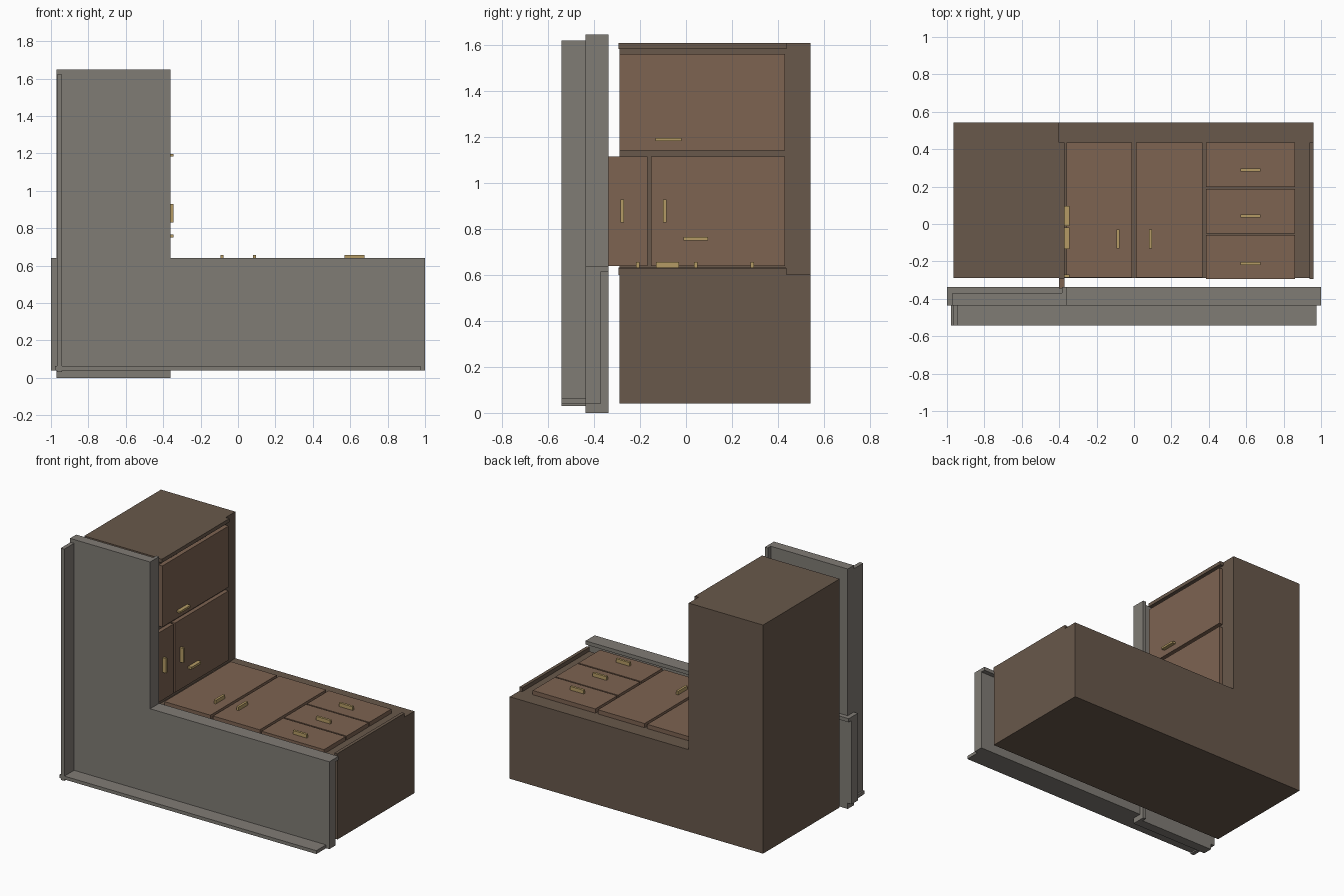
import bpy, bmesh

if "Cube" in bpy.data.objects:
    bpy.data.objects.remove(bpy.data.objects["Cube"])


def material(name, rgb):
    m = bpy.data.materials.new(name)
    m.diffuse_color = (*rgb, 1)
    m.use_nodes = True
    m.node_tree.nodes["Principled BSDF"].inputs["Base Color"].default_value = m.diffuse_color
    return m


BODY = material("dark_wood", (0.14, 0.098, 0.07))
DOOR = material("door_wood", (0.205, 0.125, 0.083))
STONE = material("grey_stone", (0.216, 0.2, 0.178))
BRASS = material("brass", (0.46, 0.33, 0.13))


def prism(name, outline, y0, y1, mat):
    """Extrude an xz outline from y0 to y1."""
    bm = bmesh.new()
    face = bm.faces.new([bm.verts.new((x, y0, z)) for x, z in outline])
    ext = bmesh.ops.extrude_face_region(bm, geom=[face])
    verts = [v for v in ext["geom"] if isinstance(v, bmesh.types.BMVert)]
    bmesh.ops.translate(bm, verts=verts, vec=(0, y1 - y0, 0))
    bmesh.ops.recalc_face_normals(bm, faces=bm.faces)
    me = bpy.data.meshes.new(name)
    bm.to_mesh(me)
    bm.free()
    me.materials.append(mat)
    ob = bpy.data.objects.new(name, me)
    bpy.context.collection.objects.link(ob)
    return ob


def box(name, x, y, z, mat):
    """Axis-aligned box from (min, max) pairs."""
    outline = [(x[0], z[0]), (x[1], z[0]), (x[1], z[1]), (x[0], z[1])]
    return prism(name, outline, y[0], y[1], mat)


# L-shaped cabinet carcass
prism("cabinet_body", [(-0.965, 0.04), (0.96, 0.04), (0.96, 0.603), (-0.40, 0.603),
                       (-0.40, 1.61), (-0.965, 1.61)], -0.29, 0.542, BODY)
# End panels standing proud of both cabinet faces
box("end_panel_long", (0.938, 0.96), (-0.295, 0.437), (0.60, 0.63), BODY)
box("end_panel_short", (-0.402, -0.372), (-0.295, 0.437), (1.585, 1.61), BODY)

# Countertop plate, cross-shaped where the two runs overlap
prism("countertop", [(-0.97, 0), (-0.362, 0), (-0.362, 0.04), (1, 0.04), (1, 0.64),
                     (-0.362, 0.64), (-0.362, 1.648), (-0.97, 1.648), (-0.97, 0.64),
                     (-1, 0.64), (-1, 0.04), (-0.97, 0.04)], -0.437, -0.37, STONE)
# Aprons along the front edges
box("apron_short", (-0.385, -0.362), (-0.37, -0.338), (0, 1.648), STONE)
box("apron_long", (-1, 1), (-0.37, -0.338), (0.615, 0.64), STONE)
# Backsplashes
box("backsplash_short", (-0.967, -0.94), (-0.542, -0.437), (0.03, 1.622), STONE)
box("backsplash_long", (-0.978, 0.975), (-0.542, -0.437), (0.04, 0.063), STONE)

# Doors and drawers on the long run: x range, y range, handle x, handle y
long_fronts = [
    ("door_left", (-0.36, -0.01), (-0.285, 0.435), (-0.093, -0.077), (-0.13, -0.03)),
    ("door_right", (0.01, 0.365), (-0.285, 0.435), (0.08, 0.096), (-0.13, -0.03)),
    ("drawer_1", (0.385, 0.86), (0.197, 0.435), (0.57, 0.675), (0.28, 0.296)),
    ("drawer_2", (0.385, 0.86), (-0.05, 0.188), (0.57, 0.675), (0.035, 0.051)),
    ("drawer_3", (0.385, 0.86), (-0.295, -0.06), (0.57, 0.675), (-0.218, -0.202)),
]
for name, x, y, hx, hy in long_fronts:
    box(name, x, y, (0.60, 0.632), DOOR)
    box(name + "_handle", hx, hy, (0.632, 0.657), BRASS)

# Doors on the short run: y range, z range, handle y, handle z
short_fronts = [
    ("narrow_door", (-0.345, -0.168), (0.64, 1.117), (-0.286, -0.27), (0.83, 0.93)),
    ("corner_door", (-0.153, 0.43), (0.64, 1.117), (-0.10, -0.085), (0.83, 0.93)),
    ("upper_door", (-0.29, 0.43), (1.142, 1.562), (-0.133, -0.02), (1.183, 1.197)),
]
for name, y, z, hy, hz in short_fronts:
    box(name, (-0.402, -0.372), y, z, DOOR)
    box(name + "_handle", (-0.372, -0.346), hy, hz, BRASS)
# Second handle on the corner door
box("corner_door_pull", (-0.372, -0.346), (-0.01, 0.095), (0.75, 0.766), BRASS)
